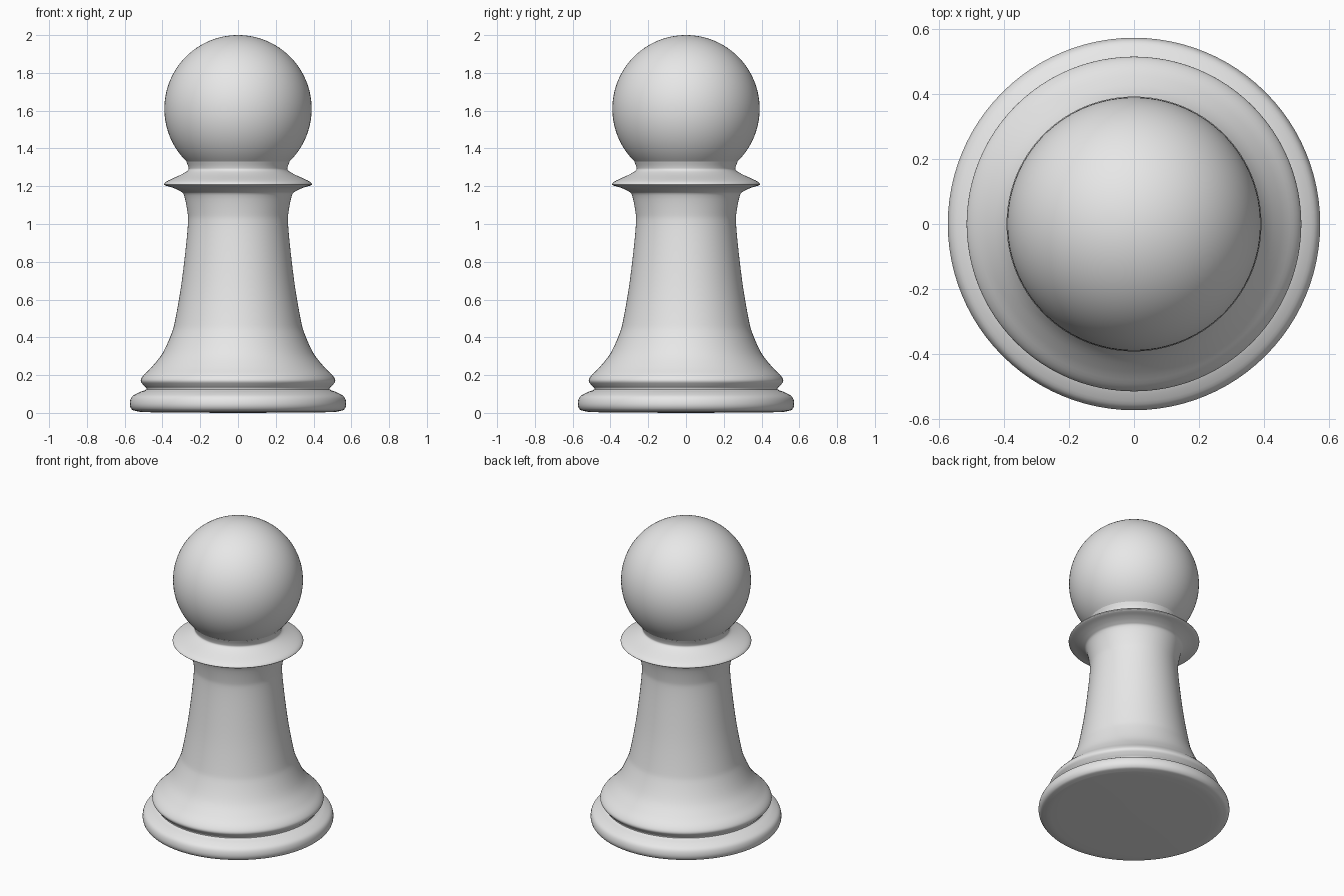
import bpy, bmesh, math
from mathutils import Vector

cube = bpy.data.objects.get("Cube")
if cube:
    bpy.data.objects.remove(cube, do_unlink=True)

# One plain grey for the whole piece
grey = bpy.data.materials.new("plain_grey")
grey.use_nodes = True
grey.diffuse_color = (0.8, 0.8, 0.8, 1)
grey.node_tree.nodes["Principled BSDF"].inputs["Base Color"].default_value = (0.8, 0.8, 0.8, 1)


def smooth_profile(points, steps=4):
    """Catmull-Rom curve through (radius, height) points."""
    pts = [Vector(p) for p in points]
    pts = [pts[0]] + pts + [pts[-1]]
    curve = []
    for a, b, c, d in zip(pts, pts[1:], pts[2:], pts[3:]):
        for i in range(steps):
            t = i / steps
            curve.append(0.5 * (2 * b + (c - a) * t + (2 * a - 5 * b + 4 * c - d) * t**2
                                + (3 * b - a - 3 * c + d) * t**3))
    return curve + [pts[-1]]


def lathe(name, profile, segments=96):
    """Spin a profile around the z axis."""
    bm = bmesh.new()
    verts = [bm.verts.new((max(r, 0), 0, z)) for r, z in profile]
    edges = [bm.edges.new(pair) for pair in zip(verts, verts[1:])]
    bmesh.ops.spin(bm, geom=verts + edges, cent=(0, 0, 0), axis=(0, 0, 1),
                   angle=math.tau, steps=segments, use_merge=True)
    bmesh.ops.remove_doubles(bm, verts=bm.verts, dist=0.0001)
    bmesh.ops.recalc_face_normals(bm, faces=bm.faces)
    mesh = bpy.data.meshes.new(name)
    bm.to_mesh(mesh)
    bm.free()
    mesh.materials.append(grey)
    obj = bpy.data.objects.new(name, mesh)
    bpy.context.collection.objects.link(obj)
    bpy.ops.object.select_all(action='DESELECT')
    obj.select_set(True)
    bpy.context.view_layer.objects.active = obj
    bpy.ops.object.shade_smooth_by_angle(angle=math.radians(50))
    return obj


# Underside, foot ring, groove and lower bulge
base = [(0, 0), (0.45, 0.003), (0.54, 0.01), (0.565, 0.022), (0.573, 0.05),
        (0.562, 0.085), (0.525, 0.108), (0.485, 0.125), (0.50, 0.146),
        (0.515, 0.17), (0.50, 0.20)]
# Tapering stem
stem = [(0.455, 0.245), (0.40, 0.315), (0.352, 0.42), (0.333, 0.49),
        (0.303, 0.66), (0.279, 0.85), (0.265, 1.0), (0.267, 1.06), (0.285, 1.15)]
# Thin collar and the neck that flares into the head
collar = [(0.305, 1.173), (0.345, 1.192), (0.385, 1.204), (0.391, 1.213),
          (0.37, 1.23), (0.30, 1.262), (0.265, 1.284), (0.263, 1.302), (0.274, 1.332)]
lathe("body", smooth_profile(base + stem + collar))

# Round head, open where it meets the neck
radius, centre = 0.39, 1.61
start = math.asin((1.332 - centre) / radius)
angles = [start + (math.pi / 2 - start) * i / 48 for i in range(49)]
lathe("head", [(radius * math.cos(a), centre + radius * math.sin(a)) for a in angles])
